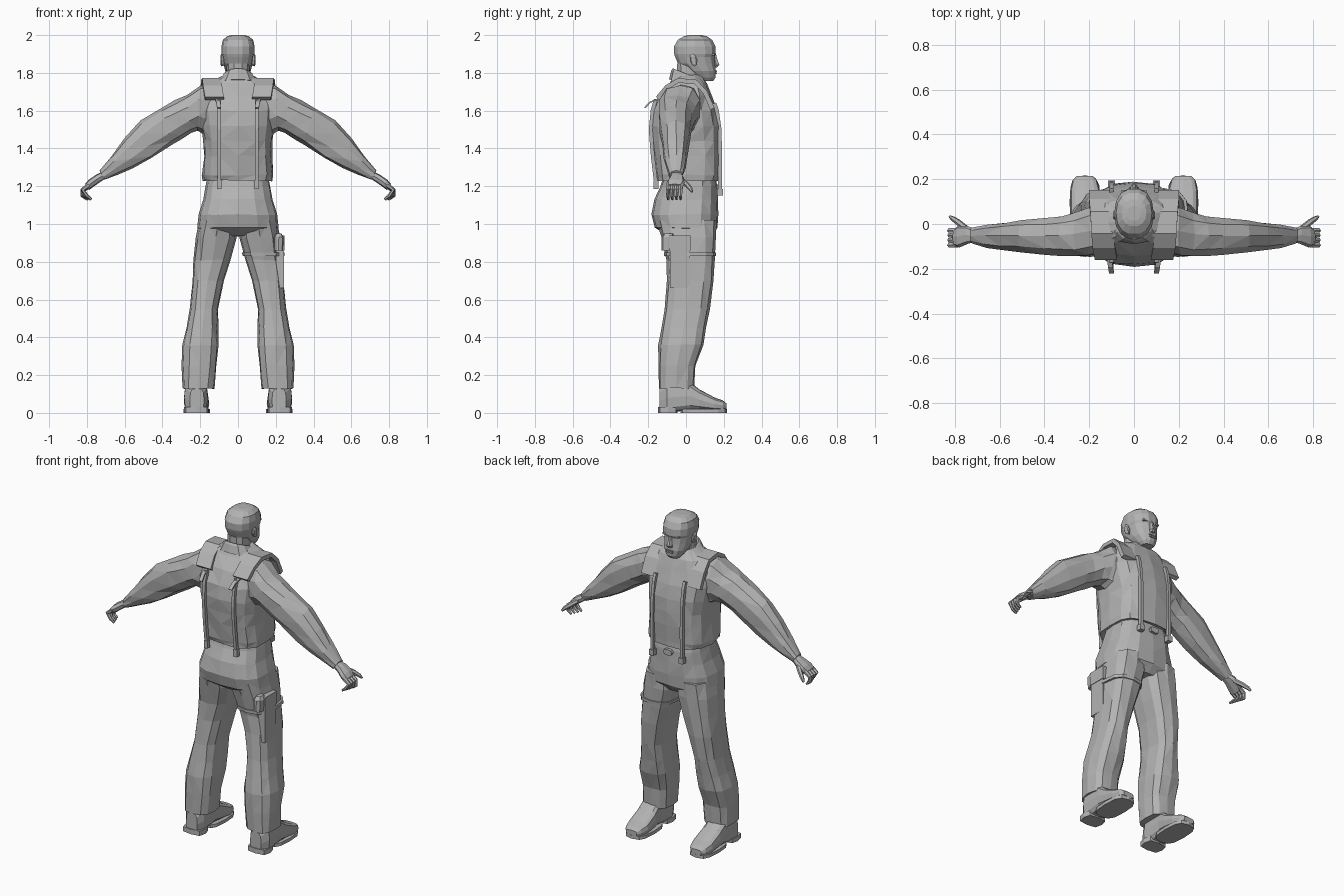
import bpy, bmesh, math, random
from mathutils import Vector as V

random.seed(4)
grey = bpy.data.materials.new("plain_grey")
grey.diffuse_color = (0.45, 0.45, 0.45, 1)


def power(a, e):
    return math.copysign(abs(a) ** e, a)


def loft(name, rings, n=12, e=0.75, mirror=False, phase=0.0, crease=0.0):
    """Skin rings given as (centre, half axis u, half axis v); caps both ends."""
    bm = bmesh.new()
    loops = []
    for c, u, v in rings:
        loop = []
        for i in range(n):
            a = phase + 2 * math.pi * i / n
            p = V(c) + V(u) * power(math.cos(a), e) + V(v) * power(math.sin(a), e)
            p += V([random.uniform(-crease, crease) for _ in range(3)])
            loop.append(bm.verts.new(p))
        loops.append(loop)
    for a, b in zip(loops, loops[1:]):
        for i in range(n):
            j = (i + 1) % n
            bm.faces.new((a[i], a[j], b[j], b[i]))
    bm.faces.new(loops[0])
    bm.faces.new(loops[-1])
    if crease:
        bmesh.ops.triangulate(bm, faces=bm.faces[:])
    bmesh.ops.recalc_face_normals(bm, faces=bm.faces[:])
    me = bpy.data.meshes.new(name)
    bm.to_mesh(me)
    bm.free()
    me.materials.append(grey)
    ob = bpy.data.objects.new(name, me)
    bpy.context.collection.objects.link(ob)
    if mirror:
        ob.modifiers.new("mirror", 'MIRROR').use_mirror_merge = False
    return ob


def level(z, x0, x1, y0, y1, tilt=0.0):
    """Horizontal ring between x and y limits; tilt raises it along y."""
    hy = (y1 - y0) / 2
    return ((x0 + x1) / 2, (y0 + y1) / 2, z), ((x1 - x0) / 2, 0, 0), (0, hy, hy * tilt)


def centred(z, w, y0, y1, tilt=0.0):
    return level(z, -w, w, y0, y1, tilt)


def slanted(tx, tz, bx, bz, y0, y1):
    """Arm ring between a top point and a bottom point."""
    return (((tx + bx) / 2, (y0 + y1) / 2, (tz + bz) / 2),
            ((tx - bx) / 2, 0, (tz - bz) / 2), (0, (y1 - y0) / 2, 0))


def upright(y, x0, x1, z0, z1):
    return ((x0 + x1) / 2, y, (z0 + z1) / 2), ((x1 - x0) / 2, 0, 0), (0, 0, (z1 - z0) / 2)


def band(name, path, width, thick, mirror=True):
    """Flat strap along a path in the y-z plane."""
    rings = []
    for i, p in enumerate(path):
        d = V(path[min(i + 1, len(path) - 1)]) - V(path[max(i - 1, 0)])
        nrm = V((0, -d.z, d.y)).normalized()
        rings.append((p, (width * 0.7071, 0, 0), nrm * thick * 0.7071))
    return loft(name, rings, 4, 1, mirror, math.pi / 4)


def box(name, lo, hi, mirror=False):
    c = [(a + b) / 2 for a, b in zip(lo, hi)]
    u = ((hi[0] - lo[0]) * 0.7071, 0, 0)
    v = (0, (hi[1] - lo[1]) * 0.7071, 0)
    return loft(name, [((c[0], c[1], z), u, v) for z in (lo[2], hi[2])], 4, 1, mirror, math.pi / 4)


def finger(name, pts, radii):
    rings = []
    for i, p in enumerate(pts):
        d = (V(pts[min(i + 1, len(pts) - 1)]) - V(pts[max(i - 1, 0)])).normalized()
        side = d.cross(V((0, 1, 0))).normalized()
        rings.append((p, side * radii[i], side.cross(d) * radii[i]))
    loft(name, rings, 6, 1, True)


# Jacket body
loft("jacket", [centred(*r) for r in (
    (1.235, .165, -.14, .165), (1.23, .185, -.155, .18), (1.26, .19, -.162, .185),
    (1.36, .182, -.172, .186), (1.44, .182, -.182, .186), (1.52, .195, -.188, .182),
    (1.60, .205, -.18, .165), (1.68, .195, -.14, .135), (1.745, .15, -.09, .11),
    (1.79, .075, -.06, .08))], 16, .7, crease=.004)

# Sleeves
loft("sleeves", [slanted(*r) for r in (
    (.10, 1.74, .15, 1.46, -.12, .09), (.20, 1.735, .215, 1.49, -.145, .075),
    (.27, 1.685, .25, 1.485, -.15, .055), (.335, 1.655, .30, 1.45, -.148, .04),
    (.40, 1.62, .35, 1.42, -.143, .033), (.52, 1.545, .46, 1.345, -.13, .02),
    (.60, 1.45, .555, 1.295, -.118, .008), (.67, 1.365, .63, 1.262, -.108, .0),
    (.735, 1.285, .70, 1.235, -.09, -.018))], 10, .85, True, crease=.004)

# Hands
loft("palms", [slanted(*r) for r in (
    (.715, 1.28, .695, 1.245, -.08, -.025), (.75, 1.262, .73, 1.222, -.088, -.01),
    (.79, 1.235, .768, 1.195, -.105, -.005), (.81, 1.212, .788, 1.18, -.10, -.02))], 8, .75, True)
for i, y in enumerate((-.028, -.05, -.072, -.094)):
    finger(f"finger_{i + 1}", [(.79, y, 1.205), (.822, y, 1.18), (.825 - .008 * i, y - .002, 1.15),
                               (.80 - .008 * i, y, 1.13)], (.013, .012, .010, .006))
finger("thumbs", [(.75, -.02, 1.23), (.785, .008, 1.205), (.81, .025, 1.185), (.822, .033, 1.17)],
       (.014, .014, .011, .006))

# Trousers
loft("trouser_seat", [centred(*r) for r in (
    (1.26, .16, -.12, .155), (1.20, .172, -.135, .168), (1.13, .185, -.165, .17),
    (1.05, .21, -.182, .17), (.98, .218, -.165, .166), (.935, .15, -.10, .13))],
    16, .75, crease=.003)
loft("trouser_legs", [level(*r) for r in (
    (1.02, .01, .205, -.155, .16), (.93, .004, .225, -.13, .16), (.81, .038, .235, -.102, .15),
    (.70, .074, .243, -.10, .143), (.55, .105, .255, -.115, .125), (.45, .105, .275, -.13, .105),
    (.36, .10, .295, -.145, .09), (.25, .113, .296, -.146, .052), (.13, .125, .295, -.145, .045))],
    12, .72, True, crease=.003)

# Boots with heel and sole
loft("boots", [upright(*r) for r in (
    (-.14, .18, .255, .0, .13), (-.10, .16, .285, .0, .16), (.02, .16, .285, .015, .165),
    (.07, .155, .285, .015, .125), (.15, .152, .285, .012, .082), (.195, .165, .275, .012, .066),
    (.215, .185, .255, .018, .05))], 12, .6, True)
loft("soles", [level(z, .148, .288, -.03, .218) for z in (0, .02)], 12, .65, True)
loft("heels", [level(z, .155, .286, -.147, -.045) for z in (0, .03)], 8, .5, True)

# Neck and collar
loft("neck", [centred(1.72, .065, -.05, .09), centred(1.85, .06, -.05, .07)], 10, .85)
loft("collar", [centred(*r) for r in (
    (1.735, .115, -.09, .115, -.3), (1.775, .085, -.078, .11, -.4),
    (1.79, .07, -.07, .10, -.4), (1.77, .06, -.05, .09, -.4))], 12, .85)

# Head
loft("head", [centred(*r) for r in (
    (1.757, .035, .075, .145), (1.775, .05, .045, .157), (1.81, .068, .005, .16),
    (1.85, .077, -.045, .155), (1.885, .083, -.06, .152), (1.90, .087, -.065, .16),
    (1.94, .088, -.066, .158), (1.975, .08, -.045, .14), (1.995, .055, -.01, .11),
    (2.0, .03, .015, .08))], 14, .85)
loft("nose", [centred(*r) for r in (
    (1.90, .008, .14, .16), (1.87, .011, .14, .168), (1.842, .018, .14, .18),
    (1.828, .016, .14, .165))], 6, 1)
loft("ears", [((x, .04, 1.868), (0, s * .02, 0), (0, -s * .006, s * .034))
              for x, s in ((.07, .8), (.088, 1), (.093, .7))], 8, 1, True)
box("brows", (.016, .13, 1.893), (.055, .152, 1.902), True)
box("upper_lip", (-.022, .14, 1.806), (.022, .163, 1.812))
box("lower_lip", (-.02, .14, 1.795), (.02, .164, 1.803))

# Shoulder pads, harness strips and strap tails
band("shoulder_pads", [(.15, .14, 1.61), (.15, .10, 1.70), (.145, .05, 1.752), (.14, -.04, 1.76),
                       (.135, -.10, 1.725), (.125, -.15, 1.665)], .10, .025)
band("back_strips", [(.10, -.16, 1.66), (.10, -.177, 1.60), (.10, -.187, 1.50), (.10, -.176, 1.36),
                     (.10, -.163, 1.25), (.10, -.155, 1.19)], .018, .02)
band("front_strips", [(.10, .15, 1.64), (.10, .164, 1.60), (.10, .178, 1.50), (.10, .181, 1.36),
                      (.10, .18, 1.16)], .018, .02)
band("strap_tails", [(.11, -.15, 1.66), (.105, -.19, 1.645), (.10, -.218, 1.615)], .022, .008)
box("back_clips", (.088, -.172, 1.185), (.112, -.145, 1.23), True)
box("front_clips", (.085, .165, 1.15), (.115, .195, 1.185), True)
loft("buckle", [((0, y, 1.19), (.03, 0, 0), (0, 0, .018)) for y in (.15, .182)], 8, .8)

# Thigh pocket, flap, pouch and leg strap on one side
box("thigh_pocket", (.20, -.085, .66), (.243, .02, .86))
box("pocket_flap", (.20, -.09, .86), (.246, .025, .94))
loft("pouch", [level(.86, .19, .238, -.13, -.06), level(.93, .19, .242, -.13, -.06),
               level(.95, .20, .23, -.115, -.07)], 8, .7)
loft("leg_strap", [level(.83, .026, .246, -.115, .158), level(.85, .02, .245, -.117, .16)], 12, .72)
